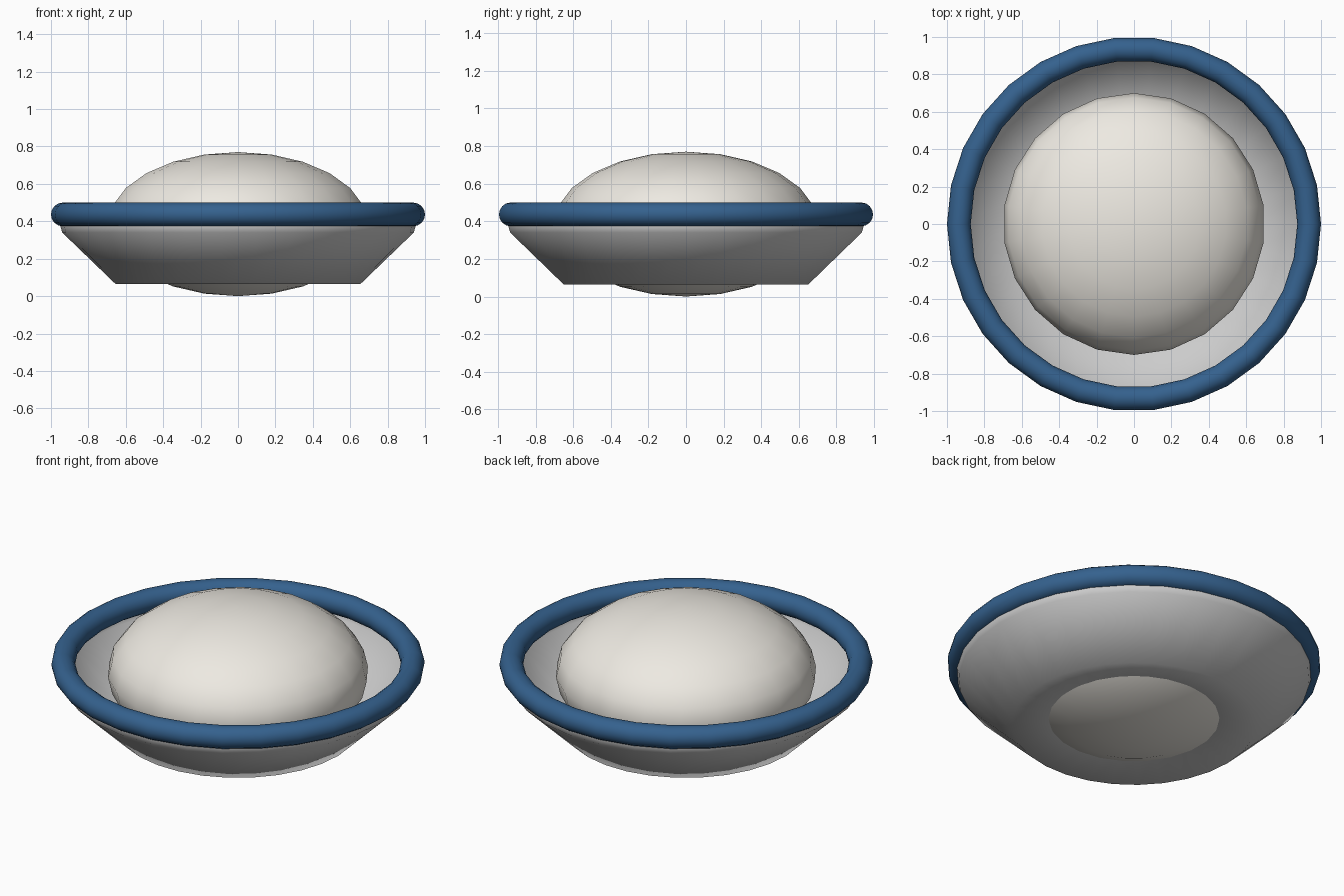
import bpy, bmesh, math

if "Cube" in bpy.data.objects:
    bpy.data.objects.remove(bpy.data.objects["Cube"])


def colour(ob, name, rgb):
    mat = bpy.data.materials.new(name)
    mat.diffuse_color = (*rgb, 1)
    mat.use_nodes = True
    mat.node_tree.nodes["Principled BSDF"].inputs["Base Color"].default_value = mat.diffuse_color
    ob.data.materials.append(mat)


def smooth(ob):
    for p in ob.data.polygons:
        p.use_smooth = True


def lathe(name, profile, steps):
    """Revolve (radius, height) points around the z axis."""
    bm = bmesh.new()
    verts = [bm.verts.new((r, 0, z)) for r, z in profile]
    edges = [bm.edges.new(pair) for pair in zip(verts, verts[1:])]
    bmesh.ops.spin(bm, geom=verts + edges, axis=(0, 0, 1), cent=(0, 0, 0),
                   angle=math.tau, steps=steps, use_duplicate=False)
    bmesh.ops.remove_doubles(bm, verts=bm.verts, dist=0.0005)
    bmesh.ops.recalc_face_normals(bm, faces=bm.faces)
    mesh = bpy.data.meshes.new(name)
    bm.to_mesh(mesh)
    bm.free()
    ob = bpy.data.objects.new(name, mesh)
    bpy.context.collection.objects.link(ob)
    smooth(ob)
    return ob


# Sloping dish with a slightly hollow underside, open where the cushion pokes out
lathe("dish", [(0.44, 0.10), (0.655, 0.065), (0.94, 0.34),
               (0.95, 0.375), (0.94, 0.44)], 30)

# Blue rounded rim
bpy.ops.mesh.primitive_torus_add(major_segments=30, minor_segments=16,
                                 major_radius=0.9365, minor_radius=0.0635,
                                 location=(0, 0, 0.4365))
rim = bpy.context.object
rim.name = "rim"
smooth(rim)
colour(rim, "rim_blue", (0.035, 0.12, 0.27))

# Flattened cream dome
bpy.ops.mesh.primitive_uv_sphere_add(segments=22, ring_count=12, radius=1,
                                     location=(0, 0, 0.385))
dome = bpy.context.object
dome.name = "dome"
dome.scale = (0.70, 0.70, 0.385)
bpy.ops.object.transform_apply(location=False, rotation=False, scale=True)
smooth(dome)
colour(dome, "dome_cream", (0.85, 0.82, 0.76))
